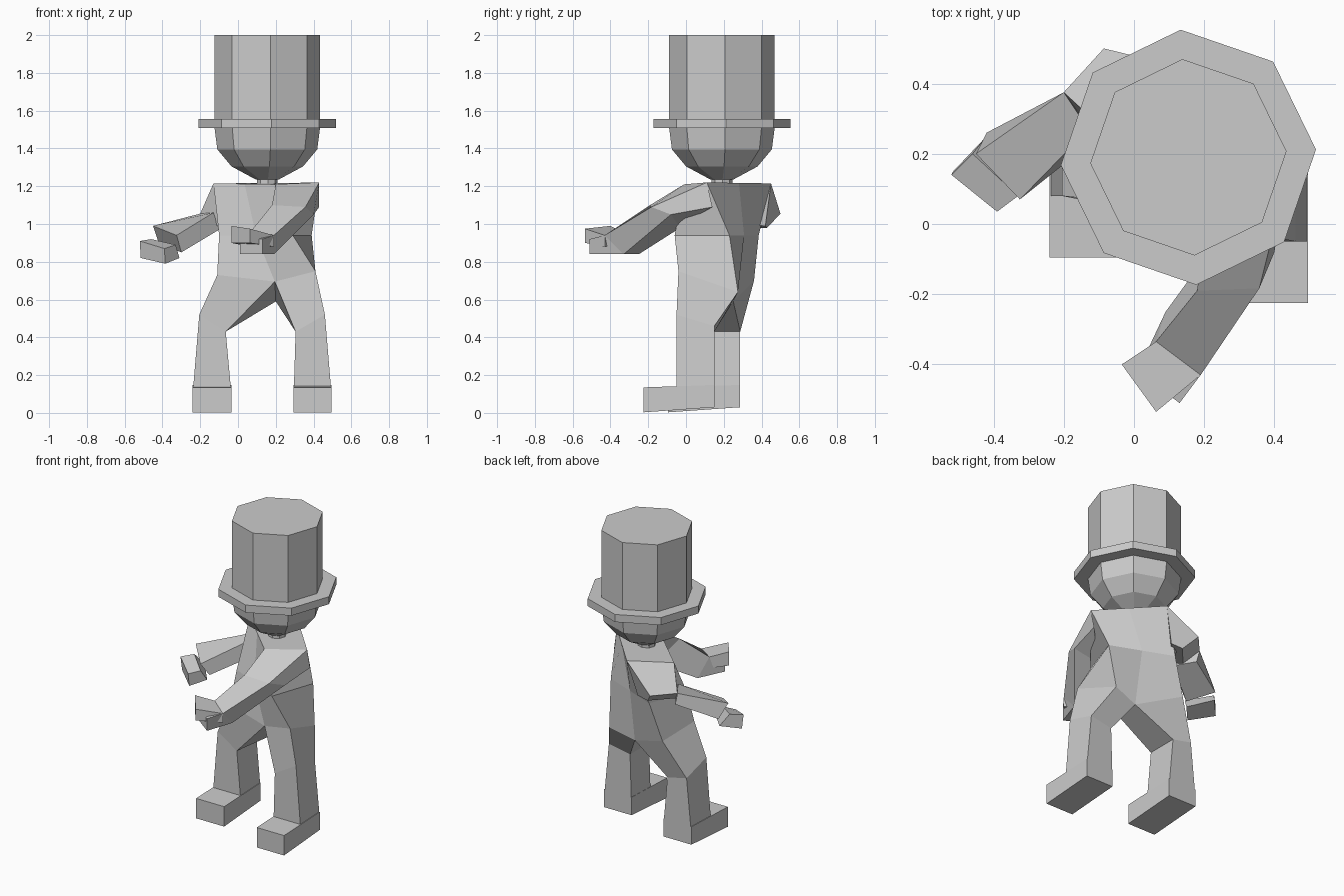
import bpy, bmesh, math
from mathutils import Vector

cube = bpy.data.objects.get("Cube")
if cube:
    bpy.data.objects.remove(cube, do_unlink=True)

grey = bpy.data.materials.new("plain grey")
grey.use_nodes = True
grey.diffuse_color = (0.6, 0.6, 0.6, 1)
grey.node_tree.nodes["Principled BSDF"].inputs["Base Color"].default_value = grey.diffuse_color


def loft(name, rings):
    """Join matching rings of corners into one closed, flat-shaded part."""
    bm = bmesh.new()
    loops = [[bm.verts.new(corner) for corner in ring] for ring in rings]
    for lower, upper in zip(loops, loops[1:]):
        count = len(lower)
        for i in range(count):
            j = (i + 1) % count
            bm.faces.new((lower[i], lower[j], upper[j], upper[i]))
    bm.faces.new(loops[0][::-1])
    bm.faces.new(loops[-1])
    bmesh.ops.recalc_face_normals(bm, faces=bm.faces)
    mesh = bpy.data.meshes.new(name)
    bm.to_mesh(mesh)
    bm.free()
    mesh.materials.append(grey)
    part = bpy.data.objects.new(name, mesh)
    bpy.context.collection.objects.link(part)
    return part


def turned(name, profile, sides=8, centre=(0.155, 0.19), turn=math.radians(3.5)):
    """Eight-sided turned part from (radius, height) pairs."""
    rings = []
    for radius, height in profile:
        angles = [turn + math.tau * i / sides for i in range(sides)]
        rings.append([(centre[0] + radius * math.cos(a),
                       centre[1] + radius * math.sin(a), height) for a in angles])
    return loft(name, rings)


def midpoint(a, b):
    return (Vector(a) + Vector(b)) / 2


def six_corners(left_front, left_back, right_back, right_front):
    """Torso ring with extra points in the middle of the back and front."""
    return [left_front, left_back, midpoint(left_back, right_back),
            right_back, right_front, midpoint(left_front, right_front)]


# Hat, head and neck
turned("hat_crown", [(0.28, 1.55), (0.28, 2)])
turned("hat_brim", [(0.364, 1.507), (0.364, 1.557)])
turned("head", [(0.06, 1.235), (0.19, 1.305), (0.265, 1.395), (0.28, 1.51)])
turned("neck", [(0.055, 1.19), (0.055, 1.245)])

# Shoulder corners, shared by the torso and arms
left_shoulder_front, left_shoulder_back = (0.2, -0.01, 1.21), (0.43, 0.11, 1.22)
right_shoulder_front, right_shoulder_back = (-0.13, 0.31, 1.215), (0.12, 0.45, 1.215)

# Hip corners, shared by the torso and legs
left_hip_front, left_hip_back = (0.41, -0.04, 0.75), (0.37, 0.275, 0.64)
right_hip_front, right_hip_back = (-0.11, 0.07, 0.73), (-0.08, 0.36, 0.7)
crotch_front, crotch_back = (0.195, 0, 0.695), (0.2, 0.25, 0.59)

# Torso, twisted from the hips to the shoulders
shoulders = six_corners(left_shoulder_front, left_shoulder_back,
                        right_shoulder_back, right_shoulder_front)
waist = six_corners((0.29, -0.06, 0.94), (0.39, 0.23, 0.94),
                    (0, 0.385, 0.94), (-0.1, 0.13, 0.94))
hips = [left_hip_front, left_hip_back, crotch_back,
        right_hip_back, right_hip_front, crotch_front]
loft("torso", [hips, waist, shoulders])


def leg(side, hip_front, hip_back, outer_knee, inner_knee, outer, inner, front, back):
    """Thigh, shin and foot; outer and inner are the foot's x limits."""
    hip = [hip_front, hip_back, crotch_back, crotch_front]
    knee = [(outer_knee, front, 0.52), (outer_knee, back, 0.46),
            (inner_knee, back, 0.43), (inner_knee, front, 0.43)]
    ankle = [(x, y, 0.1) for x, y in
             ((outer, front), (outer, back), (inner, back), (inner, front))]
    loft(side + "_leg", [hip, knee, ankle])
    toe = front - 0.175
    sole = [(outer, toe, 0.003), (outer, back, 0.03),
            (inner, back, 0.03), (inner, toe, 0.003)]
    instep = [(x, y, 0.135 if y == toe else 0.148) for x, y, z in sole]
    loft(side + "_foot", [sole, instep])


leg("left", left_hip_front, left_hip_back, 0.46, 0.305, 0.495, 0.295, -0.05, 0.15)
leg("right", right_hip_front, right_hip_back, -0.205, -0.065, -0.24, -0.035, 0.08, 0.287)

# Left arm: upper arm, forearm and the raised half of the hand
left_root = [left_shoulder_front, left_shoulder_back, (0.43, 0.14, 1.09), (0.27, -0.02, 1)]
left_elbow = [(0.18, -0.19, 1.1), (0.357, -0.183, 1.09), (0.4, -0.08, 1.05), (0.25, -0.03, 0.98)]
left_wrist = [(0.063, -0.335, 0.955), (0.19, -0.43, 0.94), (0.19, -0.33, 0.84), (0.09, -0.25, 0.84)]
left_end = [(0.01, -0.42, 0.92), (0.13, -0.51, 0.92), (0.13, -0.51, 0.84), (0.01, -0.42, 0.84)]
left_palm = [(0.063, -0.335, 0.955), (0.19, -0.43, 0.94), (0.19, -0.43, 0.88), (0.063, -0.335, 0.88)]
left_tip = [(-0.035, -0.4, 0.99), (0.063, -0.535, 0.975), (0.063, -0.535, 0.9), (-0.035, -0.4, 0.9)]
loft("left_arm", [left_root, left_elbow, left_wrist, left_end])
loft("left_hand", [left_palm, left_tip])

# Right arm: upper arm, forearm and the lowered half of the hand
right_root = [right_shoulder_front, right_shoulder_back, (0.06, 0.42, 0.99), (-0.09, 0.22, 1)]
right_bend = [(-0.2, 0.375, 1.055), (-0.086, 0.5, 1.055), (-0.02, 0.43, 0.98), (-0.14, 0.29, 0.975)]
right_elbow = [(-0.13, 0.27, 1.06), (-0.2, 0.375, 1.055), (-0.18, 0.37, 0.975), (-0.1, 0.25, 0.97)]
right_wrist = [(-0.325, 0.07, 0.94), (-0.45, 0.2, 0.99), (-0.42, 0.26, 0.9), (-0.3, 0.13, 0.85)]
right_palm = [(-0.33, 0.08, 0.89), (-0.46, 0.2, 0.92), (-0.42, 0.25, 0.85), (-0.31, 0.12, 0.82)]
right_tip = [(-0.39, 0.035, 0.87), (-0.52, 0.14, 0.91), (-0.515, 0.15, 0.82), (-0.385, 0.04, 0.79)]
loft("right_upper_arm", [right_root, right_bend])
loft("right_forearm", [right_elbow, right_wrist])
loft("right_hand", [right_palm, right_tip])
